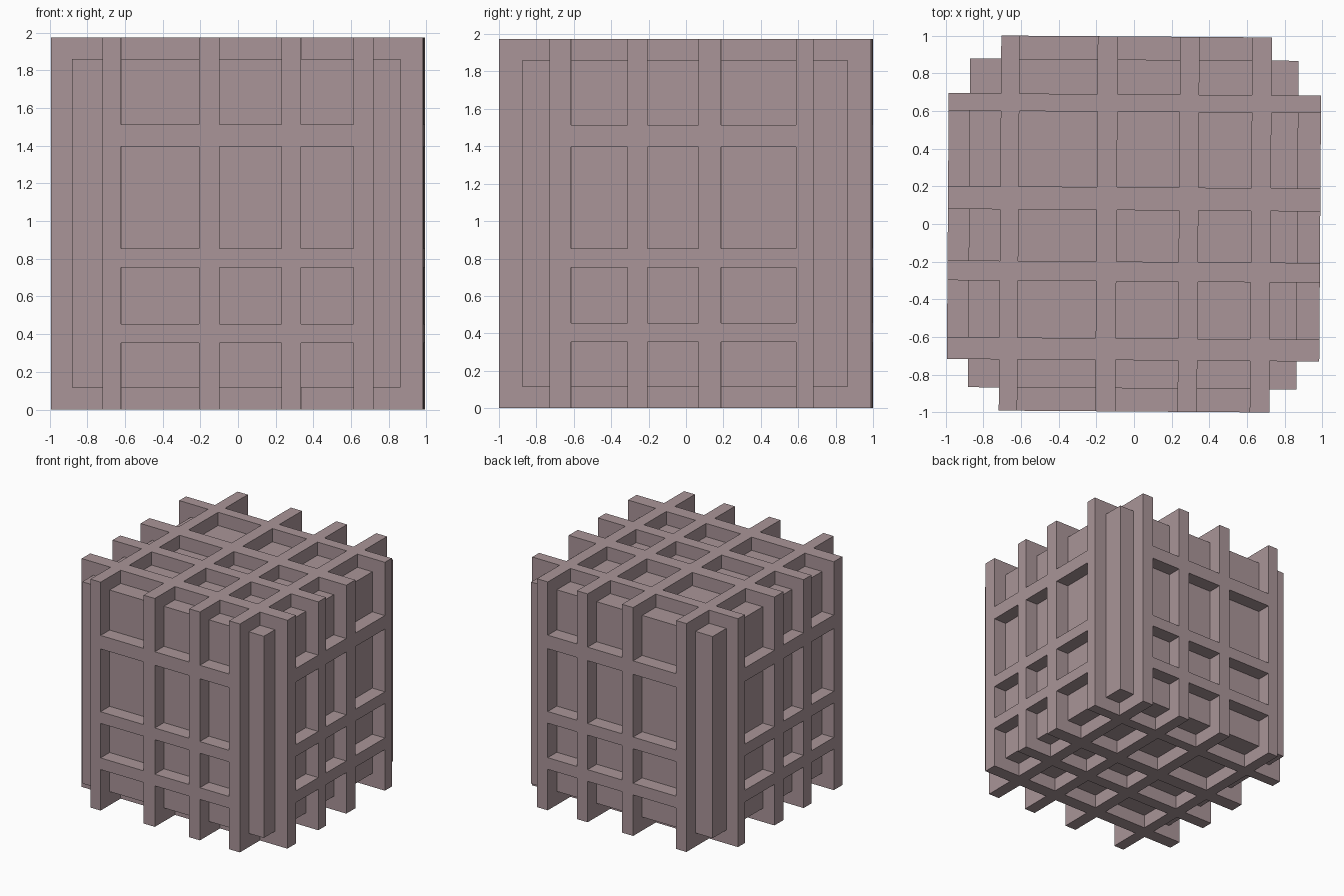
import bpy, bmesh, math
from mathutils import Matrix

if "Cube" in bpy.data.objects:
    bpy.data.objects.remove(bpy.data.objects["Cube"])

# Overall extents, core block and the slab positions along each axis
HX, HY, TOP = 0.988, 0.995, 1.973
CORE = ((-0.876, -0.872, 0.117), (0.868, 0.872, 1.859))
X_SLABS = [(-0.711, -0.613), (-0.199, -0.092), (0.238, 0.341), (0.621, 0.725)]
Y_SLABS = [(-0.723, -0.607), (-0.305, -0.200), (0.073, 0.195), (0.595, 0.688)]
Z_SLABS = [(0.354, 0.455), (0.753, 0.854), (1.396, 1.513)]


def box(name, lo, hi):
    bm = bmesh.new()
    bmesh.ops.create_cube(bm, size=2)
    for v in bm.verts:
        v.co = [hi[i] if v.co[i] > 0 else lo[i] for i in range(3)]
    me = bpy.data.meshes.new(name)
    bm.to_mesh(me)
    bm.free()
    ob = bpy.data.objects.new(name, me)
    bpy.context.collection.objects.link(ob)
    return ob


# Inner block
crate = box("lattice_crate", *CORE)

# Upright slabs running through the block in both directions
slabs = [box("side_slab", (a, -HY, 0), (b, HY, TOP)) for a, b in X_SLABS]
slabs += [box("cross_slab", (-HX, a, 0), (HX, b, TOP)) for a, b in Y_SLABS]

# Level bands, stopping at the outermost upright slabs so corners stay open
x0, x1 = X_SLABS[0][0], X_SLABS[-1][1]
y0, y1 = Y_SLABS[0][0], Y_SLABS[-1][1]
for a, b in Z_SLABS:
    slabs.append(box("front_back_band", (x0, -HY, a), (x1, HY, b)))
    slabs.append(box("left_right_band", (-HX, y0, a), (HX, y1, b)))

# Merge everything into one clean shell
for s in slabs:
    mod = crate.modifiers.new("union", 'BOOLEAN')
    mod.operation, mod.solver, mod.object = 'UNION', 'EXACT', s
dg = bpy.context.evaluated_depsgraph_get()
merged = bpy.data.meshes.new_from_object(crate.evaluated_get(dg))
crate.modifiers.clear()
crate.data = merged
for s in slabs:
    bpy.data.objects.remove(s)

# The crate is turned very slightly clockwise
merged.transform(Matrix.Rotation(math.radians(-0.4), 4, 'Z'))

mat = bpy.data.materials.new("dusty_mauve")
mat.diffuse_color = (0.40, 0.30, 0.315, 1)
mat.use_nodes = True
mat.node_tree.nodes["Principled BSDF"].inputs["Base Color"].default_value = mat.diffuse_color
merged.materials.clear()
merged.materials.append(mat)
